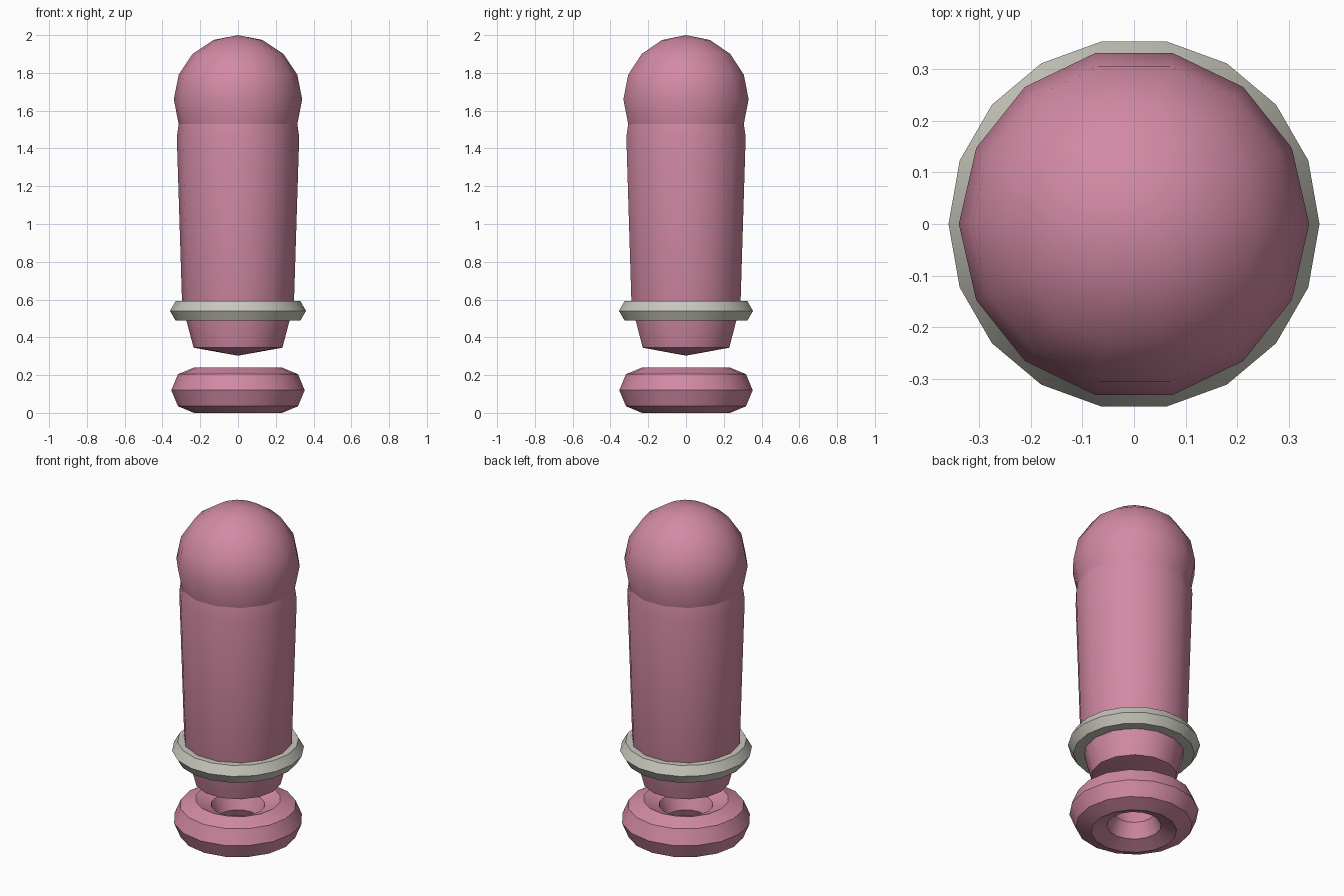
import bpy, bmesh, math

if "Cube" in bpy.data.objects:
    bpy.data.objects.remove(bpy.data.objects["Cube"])


def material(name, rgb):
    m = bpy.data.materials.new(name)
    m.diffuse_color = (*rgb, 1)
    m.use_nodes = True
    m.node_tree.nodes["Principled BSDF"].inputs["Base Color"].default_value = m.diffuse_color
    return m


def lathe(name, profile, sides, mat, closed=False):
    """Spin (radius, z) points, listed bottom to top on the outside, around z."""
    bm = bmesh.new()
    rings = []
    for r, z in profile:
        if r < 1e-5:
            rings.append([bm.verts.new((0, 0, z))] * sides)
        else:
            rings.append([bm.verts.new((r * math.cos(math.tau * i / sides),
                                        r * math.sin(math.tau * i / sides), z))
                          for i in range(sides)])
    pairs = list(zip(rings, rings[1:]))
    if closed:
        pairs.append((rings[-1], rings[0]))
    for a, b in pairs:
        for i in range(sides):
            j = (i + 1) % sides
            bm.faces.new(list(dict.fromkeys((a[i], a[j], b[j], b[i]))))
    me = bpy.data.meshes.new(name)
    bm.to_mesh(me)
    bm.free()
    me.materials.append(mat)
    ob = bpy.data.objects.new(name, me)
    bpy.context.collection.objects.link(ob)
    bpy.ops.object.select_all(action='DESELECT')
    ob.select_set(True)
    bpy.context.view_layer.objects.active = ob
    bpy.ops.object.shade_smooth_by_angle(angle=math.radians(35))
    return ob


def arc(radius, z, r, start, step, count):
    """Points on a circle in the (radius, z) plane, angles in degrees."""
    return [(radius + r * math.cos(math.radians(start + step * i)),
             z + r * math.sin(math.radians(start + step * i))) for i in range(count)]


pink = material("dusty_pink", (0.645, 0.254, 0.371))
grey = material("warm_grey", (0.578, 0.571, 0.503))

# Rounded top
lathe("dome", arc(0, 1.66, 0.34, -22.5, 22.5, 6), 14, pink)

# Tapered shaft with a shallow pointed underside
lathe("shaft", [(0, 0.303), (0.235, 0.345), (0.296, 0.575),
                (0.324, 1.46), (0.314, 1.53)], 14, pink)

# Collar with a hexagonal section
lathe("collar", arc(0.30, 0.54, 0.06, 0, 60, 6), 18, grey, closed=True)

# Loose base ring with an octagonal section
lathe("base_ring", arc(0.233, 0.12, 0.12, 0, 45, 8), 16, pink, closed=True)
